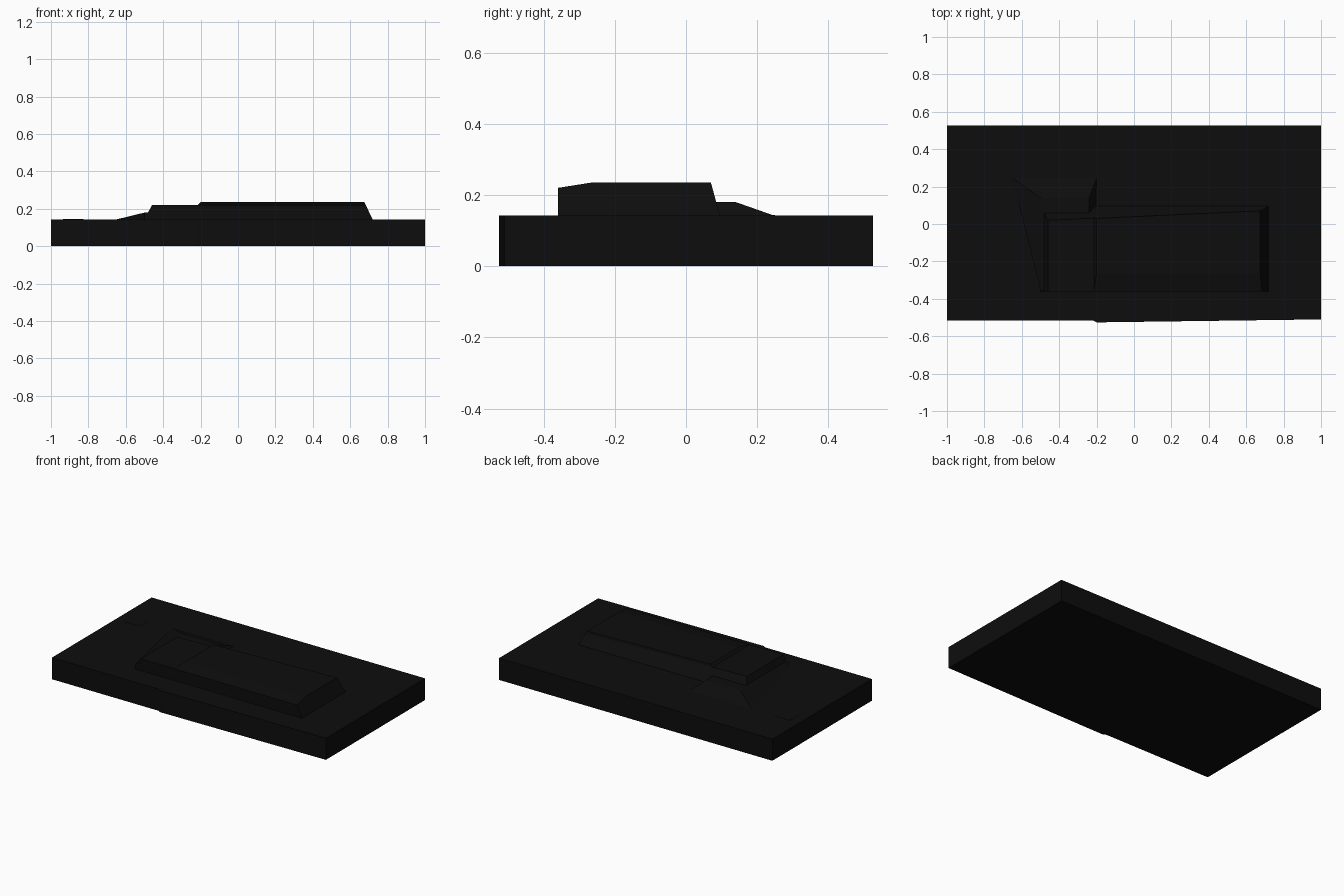
import bpy, bmesh

if "Cube" in bpy.data.objects:
    bpy.data.objects.remove(bpy.data.objects["Cube"])

black = bpy.data.materials.new("near_black")
black.diffuse_color = (0.004, 0.004, 0.004, 1)
black.use_nodes = True
black.node_tree.nodes["Principled BSDF"].inputs["Base Color"].default_value = black.diffuse_color
TOP = 0.143


def loft(name, rings):
    """Join rings of equal point count into one closed flat-faced solid."""
    bm = bmesh.new()
    loops = [[bm.verts.new(p) for p in ring] for ring in rings]
    n = len(loops[0])
    for a, b in zip(loops, loops[1:]):
        for i in range(n):
            j = (i + 1) % n
            bm.faces.new((a[i], a[j], b[j], b[i]))
    bm.faces.new(loops[0][::-1])
    bm.faces.new(loops[-1])
    bmesh.ops.remove_doubles(bm, verts=bm.verts, dist=1e-5)
    bmesh.ops.recalc_face_normals(bm, faces=bm.faces)
    mesh = bpy.data.meshes.new(name)
    bm.to_mesh(mesh)
    bm.free()
    mesh.materials.append(black)
    obj = bpy.data.objects.new(name, mesh)
    bpy.context.collection.objects.link(obj)
    return obj


def layers(name, *levels):
    """Stack outlines, each given as (z, xy points)."""
    return loft(name, [[(x, y, z) for x, y in pts] for z, pts in levels])


def rect(x0, x1, y0, y1):
    return [(x0, y0), (x1, y0), (x1, y1), (x0, y1)]


# Thick slab with a slightly kinked front edge
outline = [(-1, -0.515), (-0.22, -0.515), (-0.2, -0.526), (1, -0.51), (1, 0.526), (-1, 0.526)]
layers("slab", (0, outline), (TOP, outline))

# Low sloping apron around the left end of the raised block
layers("apron",
       (TOP, [(-0.5, -0.358), (-0.22, -0.358), (-0.2, 0.245), (-0.65, 0.245)]),
       (0.18, [(-0.498, -0.357), (-0.24, -0.357), (-0.24, 0.14), (-0.498, 0.14)]))

# Raised block with sloping ends and a slanted rear edge
layers("raised_block",
       (TOP, rect(-0.5, 0.72, -0.36, 0.095)),
       (0.22, [(-0.46, -0.36), (0.683, -0.36), (0.683, 0.074), (-0.46, 0.02)]))

# Upper deck with a chamfered front edge
layers("upper_deck",
       (0.22, [(-0.215, -0.36), (0.683, -0.36), (0.683, 0.074), (-0.215, 0.032)]),
       (0.235, [(-0.2, -0.265), (0.675, -0.265), (0.675, 0.07), (-0.2, 0.03)]))

# Small flush tile near the rear left corner
tile = rect(-0.935, -0.825, 0.15, 0.25)
layers("corner_tile", (TOP - 0.01, tile), (TOP + 0.001, tile))
